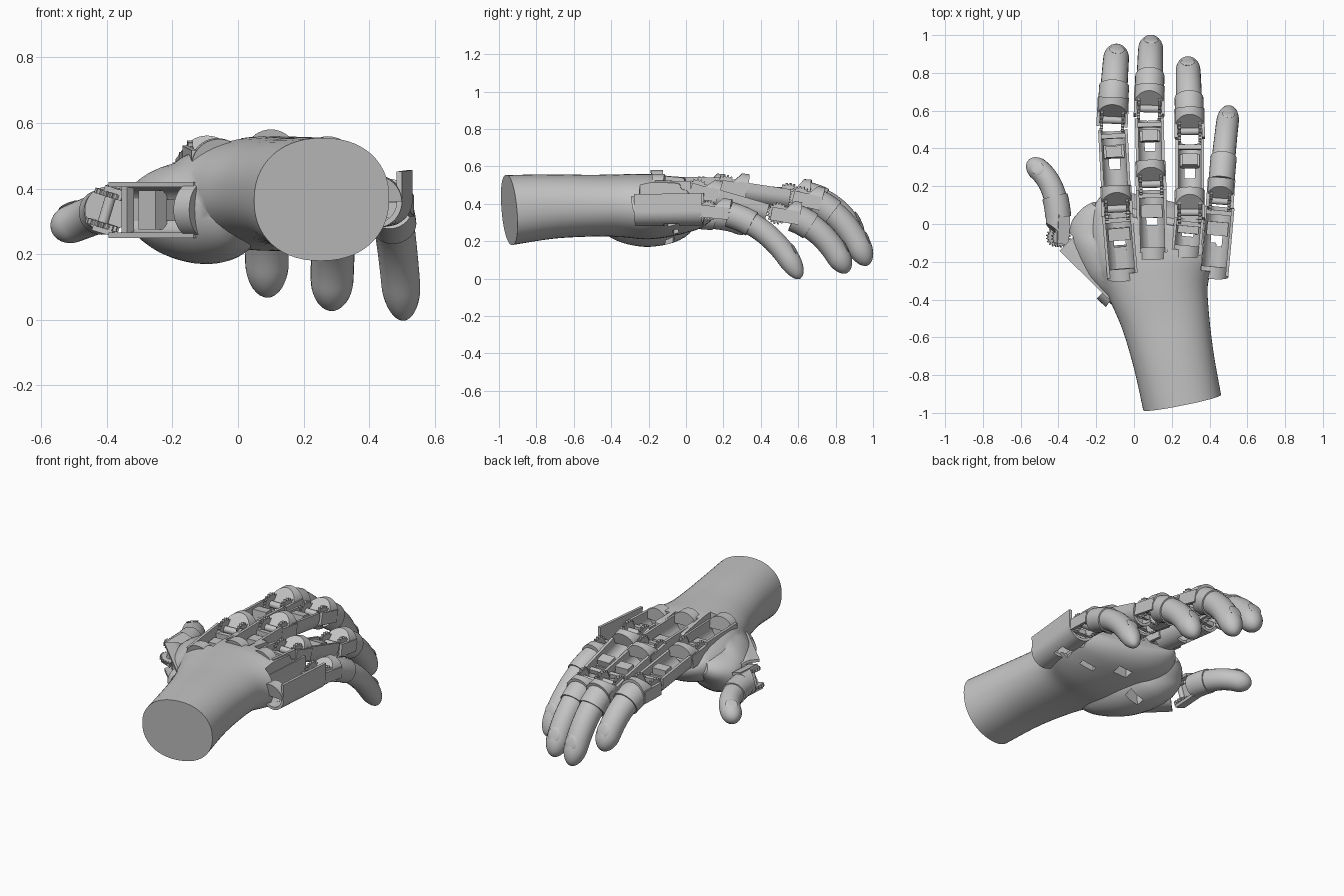
import bpy, bmesh, math
from mathutils import Vector, Matrix

cube = bpy.data.objects.get("Cube")
if cube:
    bpy.data.objects.remove(cube)

grey = bpy.data.materials.new("plain_grey")
grey.use_nodes = True
grey.diffuse_color = (0.55, 0.55, 0.55, 1)
grey.node_tree.nodes["Principled BSDF"].inputs["Base Color"].default_value = (0.55, 0.55, 0.55, 1)
UP = Vector((0, 0, 1))
parts = []


def finish(name, bm):
    bmesh.ops.recalc_face_normals(bm, faces=bm.faces)
    mesh = bpy.data.meshes.new(name)
    bm.to_mesh(mesh)
    bm.free()
    mesh.materials.append(grey)
    ob = bpy.data.objects.new(name, mesh)
    bpy.context.collection.objects.link(ob)
    parts.append(ob)
    return ob


def frame(origin, direction, up=UP):
    """Local x is sideways, y runs along the bone, z is the back of the hand."""
    d = direction.normalized()
    s = d.cross(up).normalized()
    u = s.cross(d)
    m = Matrix((s, d, u)).transposed().to_4x4()
    m.translation = origin
    return m


def bridge(bm, rings):
    for a, b in zip(rings, rings[1:]):
        for i in range(len(a)):
            j = (i + 1) % len(a)
            bm.faces.new((a[i], a[j], b[j], b[i]))
    bm.faces.new(rings[0])
    bm.faces.new(rings[-1])


def loft(name, stations, n=32, power=2.0):
    """Skin rounded rings (centre, half width, half height) along a path."""
    bm, rings = bmesh.new(), []
    e = 2 / power
    for i, (c, w, h) in enumerate(stations):
        d = stations[min(i + 1, len(stations) - 1)][0] - stations[max(i - 1, 0)][0]
        m = frame(c, d)
        ring = []
        for k in range(n):
            ca, sa = math.cos(math.tau * k / n), math.sin(math.tau * k / n)
            p = Vector((math.copysign(abs(ca) ** e, ca) * w, 0, math.copysign(abs(sa) ** e, sa) * h))
            ring.append(bm.verts.new(m @ p))
        rings.append(ring)
    bridge(bm, rings)
    return finish(name, bm)


def smooth_path(rows, steps=5):
    """Catmull-Rom through rows of x, y, z, half width, half height."""
    rows = [Vector(r) for r in rows]
    out = []
    for i in range(len(rows) - 1):
        a, b, c, d = rows[max(i - 1, 0)], rows[i], rows[i + 1], rows[min(i + 2, len(rows) - 1)]
        for k in range(steps):
            t = k / steps
            out.append(b + (c - a) * (t / 2) + (2 * a - 5 * b + 4 * c - d) * (t * t / 2)
                       + (3 * b - a - 3 * c + d) * (t ** 3 / 2))
    out.append(rows[-1])
    return [(Vector(v[:3]), v[3], v[4]) for v in out]


def prism(name, m, profile, y0, y1, shear=0):
    """Extrude an x-z profile along y; shear slants the rear face."""
    bm = bmesh.new()
    rear = [bm.verts.new(m @ Vector((x, y0 + shear * z, z))) for x, z in profile]
    front = [bm.verts.new(m @ Vector((x, y1, z))) for x, z in profile]
    bridge(bm, [rear, front])
    return finish(name, bm)


def box(name, m, centre, size):
    (x, y, z), (w, l, h) = centre, (v / 2 for v in size)
    return prism(name, m, [(x - w, z - h), (x + w, z - h), (x + w, z + h), (x - w, z + h)], y - l, y + l)


def arc(r, a0, a1, n=12):
    angles = [math.radians(a0 + (a1 - a0) * i / n) for i in range(n + 1)]
    return [(r * math.cos(a), r * math.sin(a)) for a in angles]


def sideways(m, x):
    return m @ Matrix.Translation((x, 0, 0)) @ Matrix.Rotation(math.pi / 2, 4, 'Z')


def channel(name, m, y0, y1, r, rise):
    """Open-topped half tube with a window in its floor."""
    t, length = 0.016, y1 - y0
    for sign, side in ((1, "left"), (-1, "right")):
        wall = [(r, rise)] + arc(r, 0, -62) + arc(r - t, -62, 0) + [(r - t, rise)]
        prism(name + "_wall_" + side, m, [(sign * x, z) for x, z in wall], y0, y1)
    floor = arc(r, -118, -62) + arc(r - t, -62, -118)
    prism(name + "_rear_floor", m, floor, y0, y0 + 0.42 * length)
    prism(name + "_front_floor", m, floor, y1 - 0.35 * length, y1)
    # actuator low inside the channel
    mid = y0 + 0.68 * length
    box(name + "_motor", m, (0, mid, -0.35 * r), (1.4 * r, 0.2 * length, 0.6 * r))
    box(name + "_crossbar", m, (0, y1 - 0.03, -0.1 * r), (1.9 * r, 0.025, 0.35 * r))


def joint(name, m, r):
    """Axle, gears, side ears and slanted hood at the start of a segment."""
    prism(name + "_axle", sideways(m, 0), arc(0.25 * r, 0, 345, 23), -r, r)
    teeth = 18
    gear = []
    for i in range(teeth * 4):
        a, rad = math.tau * i / (teeth * 4), r * (0.8 if i % 4 < 2 else 0.65)
        gear.append((rad * math.cos(a), rad * math.sin(a)))
    for sign in (1, -1):
        prism(name + "_gear", sideways(m, sign * 0.72 * r), gear, -0.008, 0.008)
        box(name + "_ear", m, (sign * 0.96 * r, 0.04, -0.1 * r), (0.016, 0.15, 0.95 * r))
    prism(name + "_hood", m, arc(1.06 * r, 0, 180, 20), 0.015, 0.12, 0.8)


def fingertip(name, start, ctrl, tip, r):
    stations, steps = [], 26
    for i in range(steps + 1):
        t = i / steps
        t = 1 - (1 - t) ** 1.6
        c = start * (1 - t) ** 2 + ctrl * (2 * t * (1 - t)) + tip * t * t
        rad = r * (1 - 0.1 * t)
        if t > 0.82:
            rad *= math.sqrt(max(0.004, 1 - ((t - 0.82) / 0.18) ** 2))
        stations.append((c, rad, rad))
    loft(name, stations[3:], 24)
    # sleeve round the root and the nail
    loft(name + "_sleeve", [(c, r * 1.07, r * 1.07) for c, _, _ in stations[3:8]], 28)
    bm = bmesh.new()
    c = start * 0.04 + ctrl * 0.32 + tip * 0.64
    m = frame(c, (tip - ctrl) * 0.8 + (ctrl - start) * 0.2) @ Matrix.Translation((0, 0, 0.85 * r))
    m = m @ Matrix.Rotation(math.radians(-8), 4, 'X')
    bmesh.ops.create_uvsphere(bm, u_segments=16, v_segments=8, radius=1,
                              matrix=m @ Matrix.Diagonal((0.55 * r, 0.6 * r, 0.1 * r, 1)))
    finish(name + "_nail", bm)


def cutter(ob):
    parts.remove(ob)
    ob.hide_render = True
    cutters.append(ob)


# palm and forearm, with the thumb muscle
hand = loft("palm_and_forearm", smooth_path([
    (0.255, -0.945, 0.367, 0.21, 0.188), (0.21, -0.72, 0.385, 0.215, 0.172),
    (0.165, -0.5, 0.39, 0.235, 0.165), (0.13, -0.34, 0.39, 0.27, 0.168),
    (0.115, -0.2, 0.385, 0.335, 0.175), (0.12, -0.07, 0.39, 0.365, 0.16),
    (0.14, 0.04, 0.405, 0.35, 0.135), (0.15, 0.085, 0.43, 0.31, 0.075)]), 56, 2.2)
muscle = loft("thumb_muscle", smooth_path([
    (0.03, -0.48, 0.36, 0.04, 0.05), (-0.02, -0.38, 0.345, 0.11, 0.13), (-0.09, -0.22, 0.33, 0.18, 0.16),
    (-0.175, -0.07, 0.34, 0.17, 0.14), (-0.175, 0.02, 0.375, 0.135, 0.09),
    (-0.155, 0.09, 0.405, 0.07, 0.045)]), 40)
cutters = []

# each digit: joint positions, tip, tip bulge, radius, roll direction
digits = {
    "index": ([(-0.06, -0.28, 0.47), (-0.09, 0.08, 0.485), (-0.115, 0.55, 0.45)], (-0.09, 0.925, 0.19), 0.14, 0.078, UP),
    "middle": ([(0.1, -0.17, 0.5), (0.09, 0.21, 0.495), (0.08, 0.61, 0.435)], (0.09, 0.97, 0.07), 0.135, 0.076, UP),
    "ring": ([(0.275, -0.16, 0.48), (0.295, 0.06, 0.475), (0.295, 0.49, 0.35)], (0.285, 0.86, 0.03), 0.13, 0.075, UP),
    "little": ([(0.42, -0.27, 0.36), (0.455, 0.12, 0.365)], (0.505, 0.61, 0.0), 0.165, 0.068, UP),
    "thumb": ([(-0.105, -0.365, 0.335), (-0.385, -0.09, 0.335)], None, 0, 0.073, Vector((-1, -1, 0))),
}
for name, (points, tip, bulge, r, up) in digits.items():
    points = [Vector(p) for p in points]
    for i, (a, b) in enumerate(zip(points, points[1:])):
        m, length = frame(a, b - a, up), (b - a).length
        if i == 0:
            # slot through the palm that holds the first bone
            label = name + "_palm_bone"
            wide = 0.012 if name in ("little", "thumb") else 0.004
            channel(label, m, 0, length - 0.03, r + wide, (1.35 if name == "little" else 0.6) * r)
            prism(label + "_end_cap", m, arc(r + wide, 0, 180, 20), -0.005, 0.045, -0.2)
            cutter(box(label + "_slot", m, (0, length / 2 + 0.06, 0.1), (2 * r, length + 0.08, 0.32)))
            cutter(box(label + "_window", m, (0, 0.5 * length, -0.1), (1.2 * r, 0.13 * length, 0.5)))
        else:
            label = name + "_middle_bone"
            joint(name + "_knuckle", m, r)
            channel(label, m, 0.07, length - 0.055, r, 0.45 * r)
            box(label + "_bridge", m, (0, 0.64 * length, 0.2 * r), (1.1 * r, 0.06, 0.5 * r))
    last = points[-1]
    if tip:
        tip = Vector(tip)
        ctrl = (last + tip) / 2 + Vector((0, 0.5, 0.9)) * bulge
        joint(name + "_tip_joint", frame(last, ctrl - last, up), r)
        fingertip(name + "_fingertip", last, ctrl, tip, r * 0.95)

# thumb joint and hooked tip
root, bend, end = Vector((-0.4, -0.07, 0.335)), Vector((-0.385, 0.25, 0.34)), Vector((-0.565, 0.325, 0.27))
joint("thumb_tip_joint", frame(root, bend - root, Vector((-1, 0, 0.3))), 0.066)
fingertip("thumb_tip", root, bend, end, 0.064)

# merge the muscle, then cut the slots
parts.remove(muscle)
for ob, op in [(muscle, 'UNION')] + [(c, 'DIFFERENCE') for c in cutters]:
    mod = hand.modifiers.new(ob.name, 'BOOLEAN')
    mod.object, mod.operation, mod.solver = ob, op, 'EXACT'
bpy.context.view_layer.update()
solid = bpy.data.meshes.new_from_object(hand.evaluated_get(bpy.context.evaluated_depsgraph_get()))
hand.modifiers.clear()
hand.data = solid
for ob in [muscle] + cutters:
    bpy.data.objects.remove(ob)

bpy.ops.object.select_all(action='DESELECT')
for ob in parts:
    ob.select_set(True)
bpy.context.view_layer.objects.active = hand
bpy.ops.object.shade_smooth_by_angle(angle=math.radians(35))
